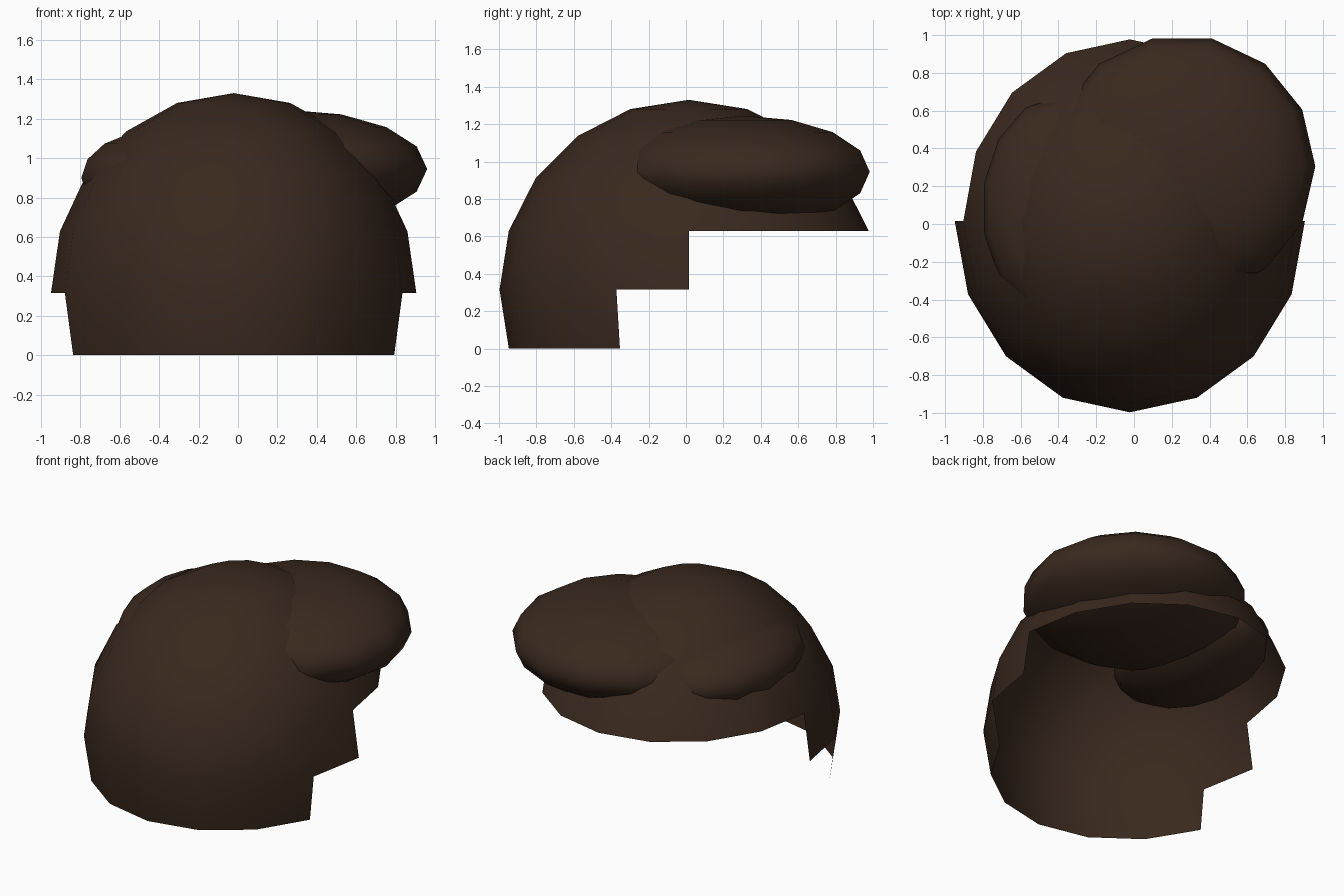
import bpy, bmesh, math

cube = bpy.data.objects.get("Cube")
if cube:
    bpy.data.objects.remove(cube, do_unlink=True)

# Single dark brown colour
brown = bpy.data.materials.new("dark_brown")
brown.use_nodes = True
colour = (0.042, 0.022, 0.013, 1)
brown.diffuse_color = colour
bsdf = next(n for n in brown.node_tree.nodes if n.type == 'BSDF_PRINCIPLED')
bsdf.inputs["Base Color"].default_value = colour
bsdf.inputs["Roughness"].default_value = 0.8


def rounded_part(name, centre, radii, segments, rings, turn=0, drop=None):
    """Low-poly smooth ellipsoid; drop(c) picks unit-sphere faces to remove."""
    bm = bmesh.new()
    bmesh.ops.create_uvsphere(bm, u_segments=segments, v_segments=rings, radius=1)
    if drop:
        gone = [f for f in bm.faces if drop(f.calc_center_median())]
        bmesh.ops.delete(bm, geom=gone, context='FACES')
    for f in bm.faces:
        f.smooth = True
    mesh = bpy.data.meshes.new(name)
    bm.to_mesh(mesh)
    bm.free()
    mesh.materials.append(brown)
    obj = bpy.data.objects.new(name, mesh)
    obj.location, obj.scale, obj.rotation_euler = centre, radii, (0, 0, turn)
    bpy.context.collection.objects.link(obj)


# Stepped opening: cut higher at the back, lower at the sides, lowest in front
def outside_shell(c):
    if c.z > 0.31:
        return False
    if c.z > 0:
        return c.y > 0
    if c.z > -0.31:
        return c.y > -0.38
    return True


rounded_part("hair_shell", (-0.022, 0.015, 0.315), (0.927, 1.012, 1.015),
             16, 10, drop=outside_shell)

# Flattened buns sunk into the shell
rounded_part("large_left_bun", (0.255, 0.305, 0.945), (0.695, 0.705, 0.30),
             14, 8, turn=math.pi / 2)
rounded_part("small_right_bun", (-0.395, 0.085, 0.90), (0.41, 0.59, 0.245),
             14, 8)
